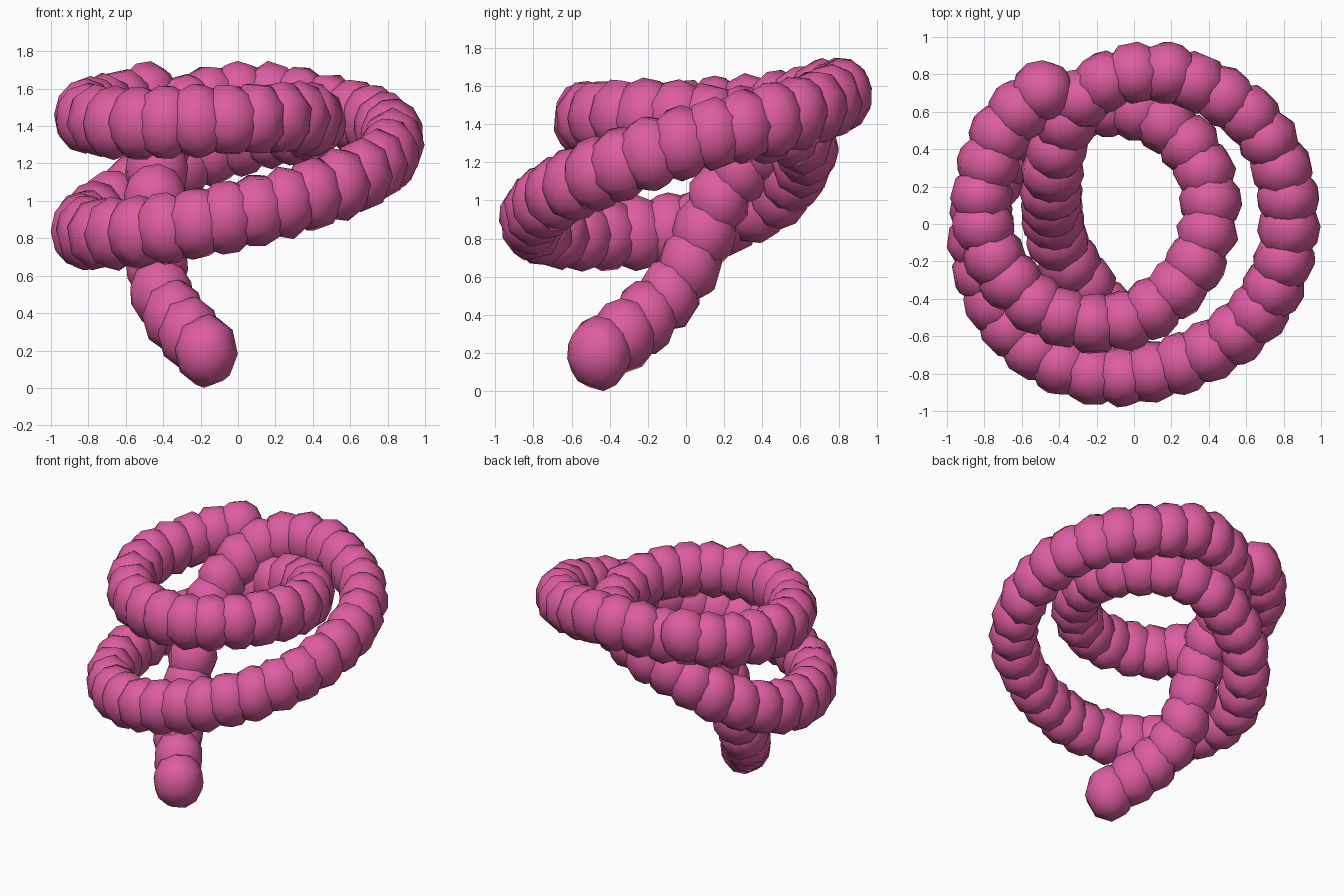
import bpy, bmesh, math, random
from mathutils import Vector, Matrix, Euler

if "Cube" in bpy.data.objects:
    bpy.data.objects.remove(bpy.data.objects["Cube"])

random.seed(4)
R = 0.17        # bead radius
STRETCH = 1.18  # beads are taller than wide
STEP = 0.168    # distance between bead centres

# Centre line, from the low free end up round the big coil to the top free end
PATH = [Vector(p) for p in [
    (-.17, -.455, .205), (-.28, -.30, .32), (-.39, -.14, .46), (-.43, .0, .63),
    (-.44, .11, .87), (-.44, .22, 1.10), (-.41, .42, 1.31), (-.31, .64, 1.47),
    (-.13, .77, 1.54), (.13, .815, 1.56), (.41, .72, 1.51), (.64, .555, 1.455),
    (.78, .32, 1.40), (.83, .05, 1.33), (.785, -.25, 1.23), (.63, -.51, 1.13),
    (.38, -.69, 1.035), (.10, -.79, .955), (-.20, -.81, .89), (-.49, -.70, .845),
    (-.715, -.475, .83), (-.825, -.19, .84), (-.82, .06, .87), (-.73, .29, .94),
    (-.56, .49, 1.06), (-.33, .60, 1.20), (-.08, .63, 1.305), (.17, .54, 1.375),
    (.35, .34, 1.405), (.41, .10, 1.43), (.35, -.17, 1.45), (.18, -.39, 1.45),
    (-.06, -.52, 1.44), (-.33, -.515, 1.43), (-.59, -.38, 1.42), (-.77, -.13, 1.44),
    (-.815, .14, 1.46), (-.745, .42, 1.485), (-.63, .59, 1.515), (-.49, .71, 1.555)]]


def smooth_curve(pts, n=24):
    """Catmull-Rom samples through the points."""
    ext = [2 * pts[0] - pts[1]] + pts + [2 * pts[-1] - pts[-2]]
    out = []
    for a, b, c, d in zip(ext, ext[1:], ext[2:], ext[3:]):
        for k in range(n):
            t = k / n
            out.append(0.5 * (2 * b + (c - a) * t + (2 * a - 5 * b + 4 * c - d) * t * t
                              + (3 * b - a - 3 * c + d) * t ** 3))
    return out + [pts[-1]]


def bead_centres(samples):
    """Evenly spaced points, measured with the height stretch removed."""
    flat = [Vector((p.x, p.y, p.z / STRETCH)) for p in samples]
    total = sum((b - a).length for a, b in zip(flat, flat[1:]))
    step = total / round(total / STEP)
    res, run = [samples[0]], 0.0
    for i in range(1, len(flat)):
        run += (flat[i] - flat[i - 1]).length
        if run >= step:
            res.append(samples[i])
            run -= step
    if (res[-1] - samples[-1]).length > STEP / 2:
        res.append(samples[-1])
    return res


# Beaded coil: coarse balls, each tumbled a different way
bm = bmesh.new()
for c in bead_centres(smooth_curve(PATH)):
    tumble = Euler([random.uniform(0, math.tau) for _ in range(3)]).to_matrix().to_4x4()
    m = Matrix.Translation(c) @ Matrix.Diagonal((1, 1, STRETCH, 1)) @ tumble
    bmesh.ops.create_uvsphere(bm, u_segments=8, v_segments=6, radius=R, matrix=m)
for f in bm.faces:
    f.smooth = True

# Rest the lowest bead on the floor
low = min(v.co.z for v in bm.verts)
bmesh.ops.translate(bm, verts=bm.verts, vec=(0, 0, -low))

mesh = bpy.data.meshes.new("beaded_coil")
bm.to_mesh(mesh)
bm.free()
pink = bpy.data.materials.new("pink")
pink.diffuse_color = (0.72, 0.11, 0.35, 1)
pink.use_nodes = True
pink.node_tree.nodes["Principled BSDF"].inputs["Base Color"].default_value = pink.diffuse_color
mesh.materials.append(pink)
bpy.context.collection.objects.link(bpy.data.objects.new("beaded_coil", mesh))
